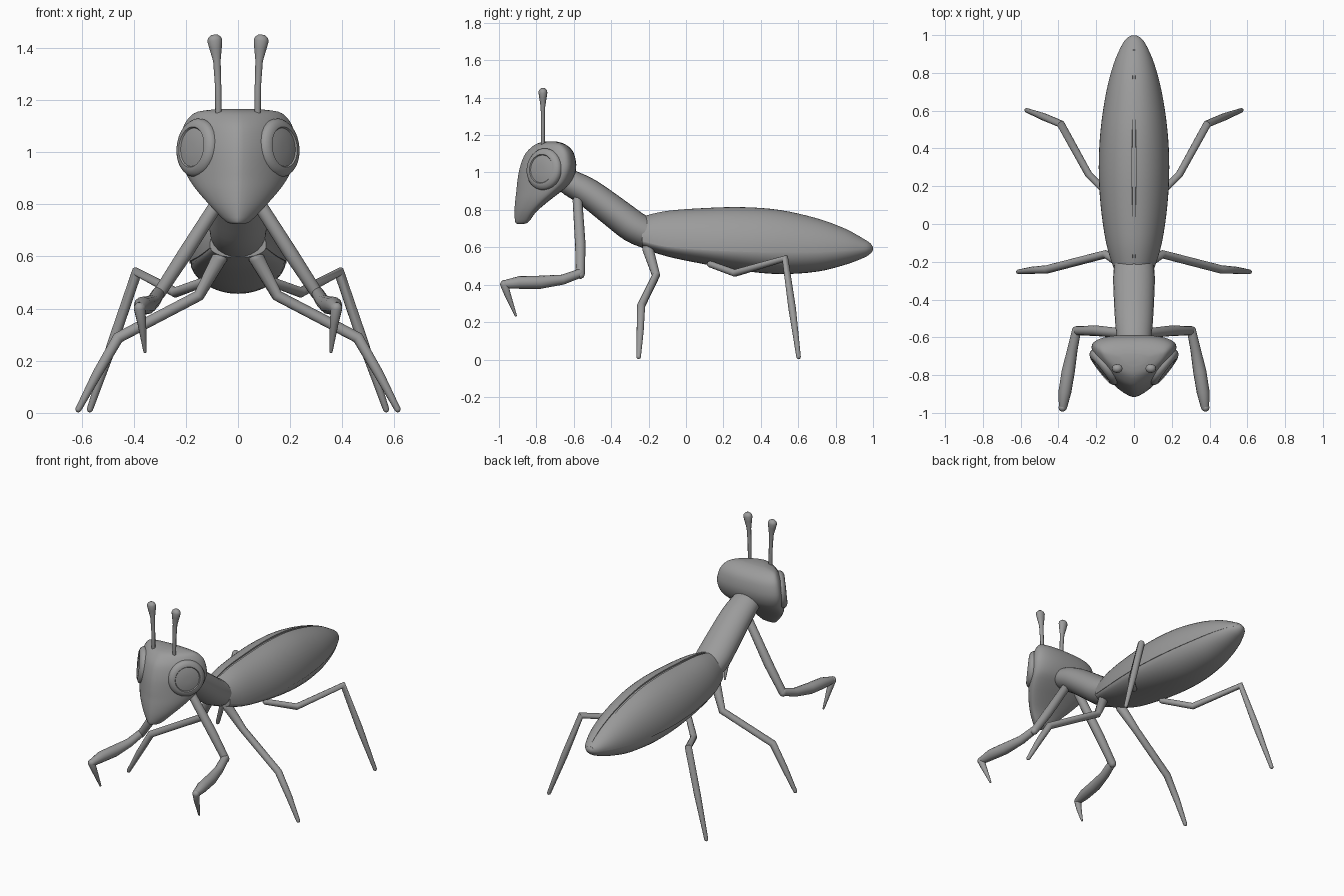
import bpy, bmesh, math
from mathutils import Vector

if "Cube" in bpy.data.objects:
    bpy.data.objects.remove(bpy.data.objects["Cube"])

grey = bpy.data.materials.new("plain_grey")
grey.diffuse_color = (0.33, 0.33, 0.33, 1)
grey.use_nodes = True
grey.node_tree.nodes["Principled BSDF"].inputs["Base Color"].default_value = grey.diffuse_color


def loft(name, rings, mirror=False, angle=40):
    """Skin a list of closed rings, cap both ends, optionally mirror in x."""
    bm = bmesh.new()
    rows = [[bm.verts.new(p) for p in r] for r in rings]
    n = len(rows[0])
    for a, b in zip(rows, rows[1:]):
        for i in range(n):
            j = (i + 1) % n
            bm.faces.new((a[i], a[j], b[j], b[i]))
    bm.faces.new(rows[0])
    bm.faces.new(rows[-1])
    bmesh.ops.recalc_face_normals(bm, faces=bm.faces)
    me = bpy.data.meshes.new(name)
    bm.to_mesh(me)
    bm.free()
    me.materials.append(grey)
    ob = bpy.data.objects.new(name, me)
    bpy.context.collection.objects.link(ob)
    bpy.ops.object.select_all(action='DESELECT')
    ob.select_set(True)
    bpy.context.view_layer.objects.active = ob
    bpy.ops.object.shade_smooth_by_angle(angle=math.radians(angle))
    if mirror:
        m = ob.modifiers.new("mirror", 'MIRROR')
        m.use_mirror_merge = False
    return ob


def smooth(rows, steps=4):
    """Catmull-Rom resampling of rows of numbers."""
    out = []
    for i in range(len(rows) - 1):
        p = [rows[max(0, min(len(rows) - 1, i + k))] for k in (-1, 0, 1, 2)]
        for s in range(steps):
            t = s / steps
            out.append(tuple(
                b + 0.5 * t * (c - a + t * (2*a - 5*b + 4*c - d + t * (3*(b - c) + d - a)))
                for a, b, c, d in zip(*p)))
    return out + [tuple(rows[-1])]


def tube(name, pts, mirror=True, n=12, wide=1.0):
    """Round limb through (x, y, z, radius) points with rounded ends."""
    P = [Vector(p[:3]) for p in pts]
    R = [p[3] for p in pts]
    d0, d1 = (P[1] - P[0]).normalized(), (P[-1] - P[-2]).normalized()
    for k, f in ((0.5, 0.87), (0.95, 0.4)):
        P.insert(0, Vector(pts[0][:3]) - d0 * pts[0][3] * k)
        R.insert(0, pts[0][3] * f)
        P.append(Vector(pts[-1][:3]) + d1 * pts[-1][3] * k)
        R.append(pts[-1][3] * f)
    rings, u = [], Vector((1, 0, 0))
    for i, p in enumerate(P):
        a = (p - P[i - 1]).normalized() if i else d0
        b = (P[i + 1] - p).normalized() if i < len(P) - 1 else d1
        t = (a + b).normalized()
        u = (u - t * u.dot(t)).normalized()
        v = t.cross(u)
        rings.append([p + R[i] * (u * math.cos(w) * wide + v * math.sin(w))
                      for w in (2 * math.pi * k / n for k in range(n))])
    return loft(name, rings, mirror, 60)


# Abdomen stations: y, half width, wing edge height, top, bottom
body = smooth([
    (-0.235, 0.108, 0.635, 0.765, 0.595), (-0.1, 0.148, 0.605, 0.795, 0.55),
    (0.1, 0.177, 0.59, 0.81, 0.508), (0.3, 0.187, 0.582, 0.815, 0.473),
    (0.5, 0.177, 0.578, 0.80, 0.455), (0.7, 0.147, 0.578, 0.755, 0.468),
    (0.85, 0.107, 0.585, 0.70, 0.505), (0.95, 0.063, 0.592, 0.645, 0.543),
    (0.985, 0.036, 0.594, 0.622, 0.565), (0.999, 0.012, 0.593, 0.603, 0.583)])


def section(s, ang, k):
    y, w, zc, top, bot = s
    c, n = math.cos(ang), math.sin(ang)
    return (w * k * c, y, zc + k * n * ((top - zc) if n > 0 else (zc - bot)))


loft("abdomen", [[section(s, 2 * math.pi * i / 32, 0.965 if 0 < math.sin(2 * math.pi * i / 32)
                  else 0.985) for i in range(32)] for s in body])

# Folded wings: thin shells over the upper half, meeting at a centre seam
arc = [math.radians(-3 + 90 * i / 14) for i in range(15)]
loft("wings", [[section(s, a, 1.0) for a in arc] + [section(s, a, 0.93) for a in reversed(arc)]
               for s in body[:-3]], mirror=True)

# Thorax
tube("thorax", smooth([(0, -0.62, 0.945, 0.07), (0, -0.52, 0.89, 0.078), (0, -0.38, 0.785, 0.084),
                       (0, -0.28, 0.71, 0.086), (0, -0.2, 0.67, 0.08)], 3), False, 24, 1.28)

# Head stations: z, half width, front y, back y
head = smooth([
    (0.725, 0.02, -0.90, -0.87), (0.735, 0.048, -0.913, -0.842), (0.79, 0.102, -0.917, -0.80),
    (0.85, 0.155, -0.913, -0.73), (0.90, 0.190, -0.907, -0.665), (0.95, 0.212, -0.902, -0.612),
    (1.02, 0.225, -0.89, -0.587), (1.09, 0.212, -0.865, -0.595), (1.13, 0.19, -0.832, -0.618),
    (1.155, 0.155, -0.795, -0.655), (1.165, 0.08, -0.75, -0.69)], 3)


def head_ring(z, w, yf, yb, n=36):
    ym = yb - 0.22 * (yb - yf)
    ring = []
    for i in range(n):
        a = 2 * math.pi * i / n
        c, s = math.cos(a), math.sin(a)
        e = 2 / (2.4 if s > 0 else 1.5)      # blunt back, wedge-shaped front
        r = math.copysign(abs(s) ** e, s)
        ring.append((w * math.copysign(abs(c) ** e, c),
                     ym + r * ((yb - ym) if s > 0 else (ym - yf)), z))
    return ring


loft("head", [head_ring(*h) for h in head], angle=60)

# Eyes: shallow domes with a raised rim and inner disc
axis = Vector((0.78, -0.6, 0.1)).normalized()
eu = axis.cross(Vector((0, 0, 1))).normalized()
ev = axis.cross(eu)
centre = Vector((0.166, -0.765, 1.018))
loft("eyes", [[centre + axis * h + r * (eu * math.cos(a) + ev * math.sin(a))
               for a in (2 * math.pi * k / 32 for k in range(32))]
              for r, h in ((0.10, -0.06), (0.112, -0.02), (0.112, -0.004), (0.104, 0.008),
                           (0.088, 0.016), (0.078, 0.017), (0.074, 0.011),
                           (0.05, 0.016), (0.02, 0.018))], mirror=True, angle=35)

# Antennae with clubbed tips
tube("antennae", [(0.075, -0.765, 1.13, 0.010), (0.076, -0.765, 1.25, 0.010),
                  (0.081, -0.765, 1.35, 0.012), (0.086, -0.765, 1.40, 0.020),
                  (0.089, -0.765, 1.428, 0.024)], wide=1.2)

# Grasping front legs
tube("front_upper_legs", [(0.05, -0.58, 0.85, 0.026), (0.20, -0.565, 0.615, 0.028),
                          (0.305, -0.565, 0.455, 0.024)])
tube("front_forearms", [(0.305, -0.568, 0.46, 0.024), (0.325, -0.66, 0.427, 0.027),
                        (0.348, -0.78, 0.413, 0.035), (0.366, -0.89, 0.412, 0.034),
                        (0.376, -0.97, 0.402, 0.022)])
tube("front_claws", [(0.378, -0.972, 0.402, 0.022), (0.369, -0.953, 0.345, 0.017),
                     (0.357, -0.91, 0.235, 0.006)])

# Walking legs
tube("middle_legs", [(0.07, -0.205, 0.595, 0.03), (0.15, -0.16, 0.45, 0.022),
                     (0.46, -0.24, 0.288, 0.022), (0.54, -0.245, 0.15, 0.019),
                     (0.612, -0.253, 0.014, 0.012)])
tube("hind_legs", [(0.11, 0.13, 0.51, 0.018), (0.24, 0.262, 0.462, 0.02),
                   (0.388, 0.53, 0.54, 0.021), (0.48, 0.568, 0.27, 0.02),
                   (0.568, 0.602, 0.014, 0.012)])
